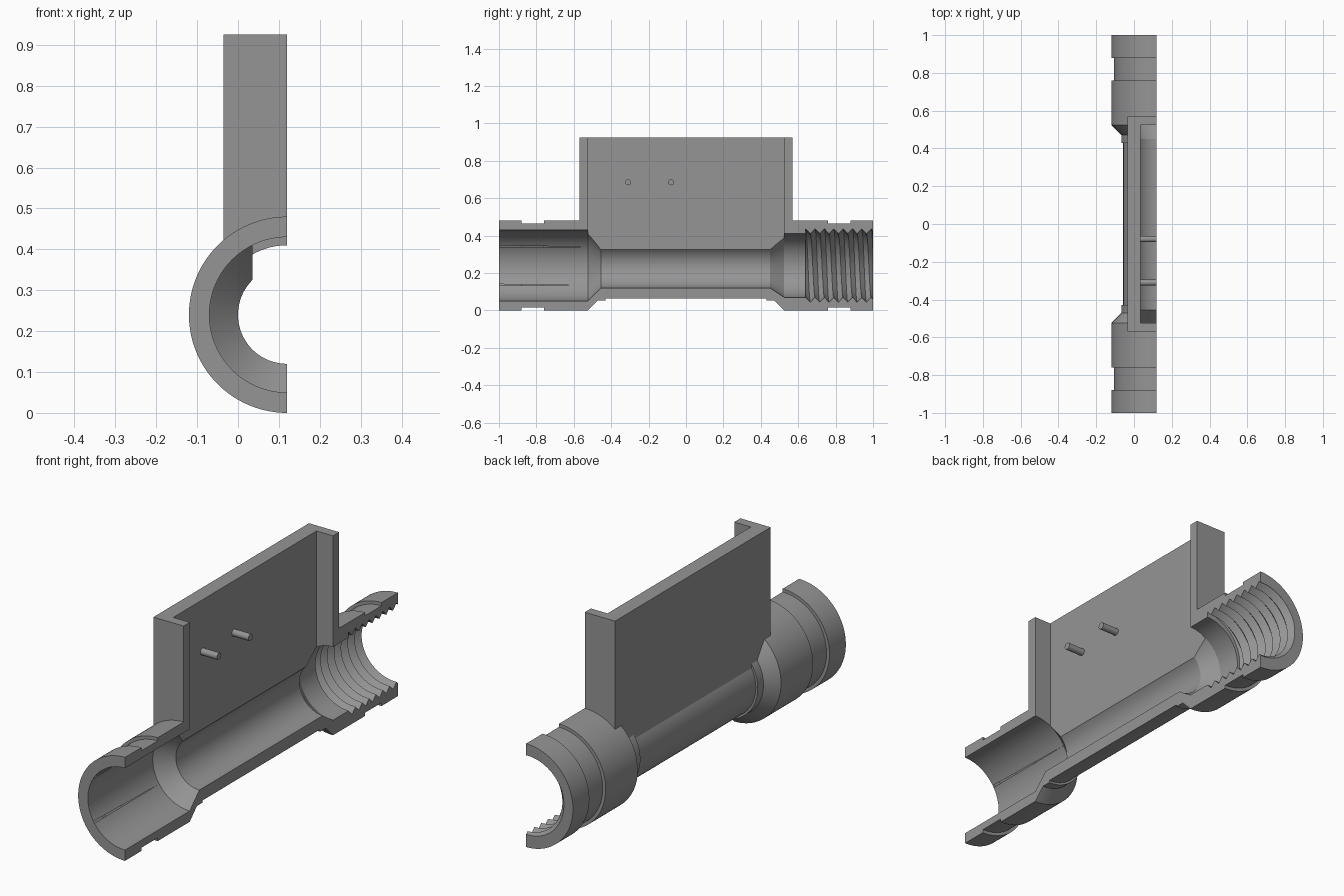
import bpy, bmesh, math

if "Cube" in bpy.data.objects:
    bpy.data.objects.remove(bpy.data.objects["Cube"])

AX, AZ = 0.12, 0.24          # axis of the tube, running along y
PITCH, T0, T1 = 0.05, 0.64, 1.05

grey = bpy.data.materials.new("grey plastic")
grey.diffuse_color = (0.3, 0.3, 0.3, 1)
grey.use_nodes = True
grey.node_tree.nodes["Principled BSDF"].inputs["Base Color"].default_value = grey.diffuse_color


def finish(bm, name):
    bmesh.ops.remove_doubles(bm, verts=bm.verts, dist=1e-5)
    bmesh.ops.recalc_face_normals(bm, faces=bm.faces)
    me = bpy.data.meshes.new(name)
    bm.to_mesh(me)
    bm.free()
    ob = bpy.data.objects.new(name, me)
    bpy.context.collection.objects.link(ob)
    return ob


def box(name, lo, hi):
    bm = bmesh.new()
    bmesh.ops.create_cube(bm, size=1)
    for v in bm.verts:
        v.co = [lo[i] + (v.co[i] + 0.5) * (hi[i] - lo[i]) for i in range(3)]
    return finish(bm, name)


def sweep(name, profile, steps=72):
    """Turn profile(phi) -> [(y, r)] a little over half way round the axis."""
    bm = bmesh.new()
    a0, a1 = math.radians(-5), math.radians(185)
    loops = []
    for i in range(steps + 1):
        phi = a0 + (a1 - a0) * i / steps
        loops.append([bm.verts.new((AX - r * math.sin(phi), y, AZ + r * math.cos(phi)))
                      for y, r in profile(phi)])
    n = len(loops[0])
    for a, b in zip(loops, loops[1:]):
        for j in range(n - 1):
            bm.faces.new((a[j], a[j + 1], b[j + 1], b[j]))
    bm.faces.new(loops[0])
    bm.faces.new(loops[-1])
    return finish(bm, name)


def outer_profile(phi):
    half = [(1, 0), (1, 0.24), (0.88, 0.24), (0.88, 0.225), (0.76, 0.225),
            (0.76, 0.24), (0.525, 0.24), (0.472, 0.187), (0.43, 0.187), (0.43, 0.177)]
    return [(-y, r) for y, r in half] + half[::-1]


def bore_profile(phi):
    pts = [(-1.05, 0), (-1.05, 0.19), (-0.525, 0.19), (-0.455, 0.12),
           (0.45, 0.12), (0.525, 0.17), (T0, 0.17)]
    start = T0 + PITCH * phi / (2 * math.pi)
    for k in range(-4, 22):                      # helical grooves and ridges
        y = min(max(start + PITCH * k / 2, T0), T1)
        u = ((y - start) / PITCH) % 1.0
        pts.append((y, 0.17 + 0.026 * abs(1 - 2 * u)))
    return pts + [(T1, 0)]


def boolean(ob, other, op):
    m = ob.modifiers.new(op, 'BOOLEAN')
    m.operation, m.solver, m.object = op, 'EXACT', other
    bpy.context.view_layer.objects.active = ob
    bpy.ops.object.modifier_apply(modifier=m.name)
    bpy.data.objects.remove(other)


# half tube joined with the upright panel, then hollowed out
body = sweep("tube_and_panel", outer_profile)
boolean(body, box("panel", (-0.035, -0.57, 0.24), (0.2, 0.57, 0.925)), 'UNION')
boolean(body, box("panel_recess", (0.035, -0.525, 0.26), (0.4, 0.525, 1.2)), 'DIFFERENCE')
boolean(body, sweep("threaded_bore", bore_profile), 'DIFFERENCE')
boolean(body, box("section_plane", (AX, -1.5, -0.5), (0.6, 1.5, 1.5)), 'DIFFERENCE')

# two locating pins on the panel
parts = [body]
for i, y in enumerate((-0.31, -0.08)):
    bpy.ops.mesh.primitive_cylinder_add(vertices=24, radius=0.016, depth=0.09,
                                        location=(0.075, y, 0.685),
                                        rotation=(0, math.pi / 2, 0))
    pin = bpy.context.object
    pin.name = f"pin_{i + 1}"
    parts.append(pin)

for ob in parts:
    ob.data.materials.clear()
    ob.data.materials.append(grey)
    bpy.ops.object.select_all(action='DESELECT')
    ob.select_set(True)
    bpy.context.view_layer.objects.active = ob
    bpy.ops.object.shade_smooth_by_angle(angle=math.radians(25))
